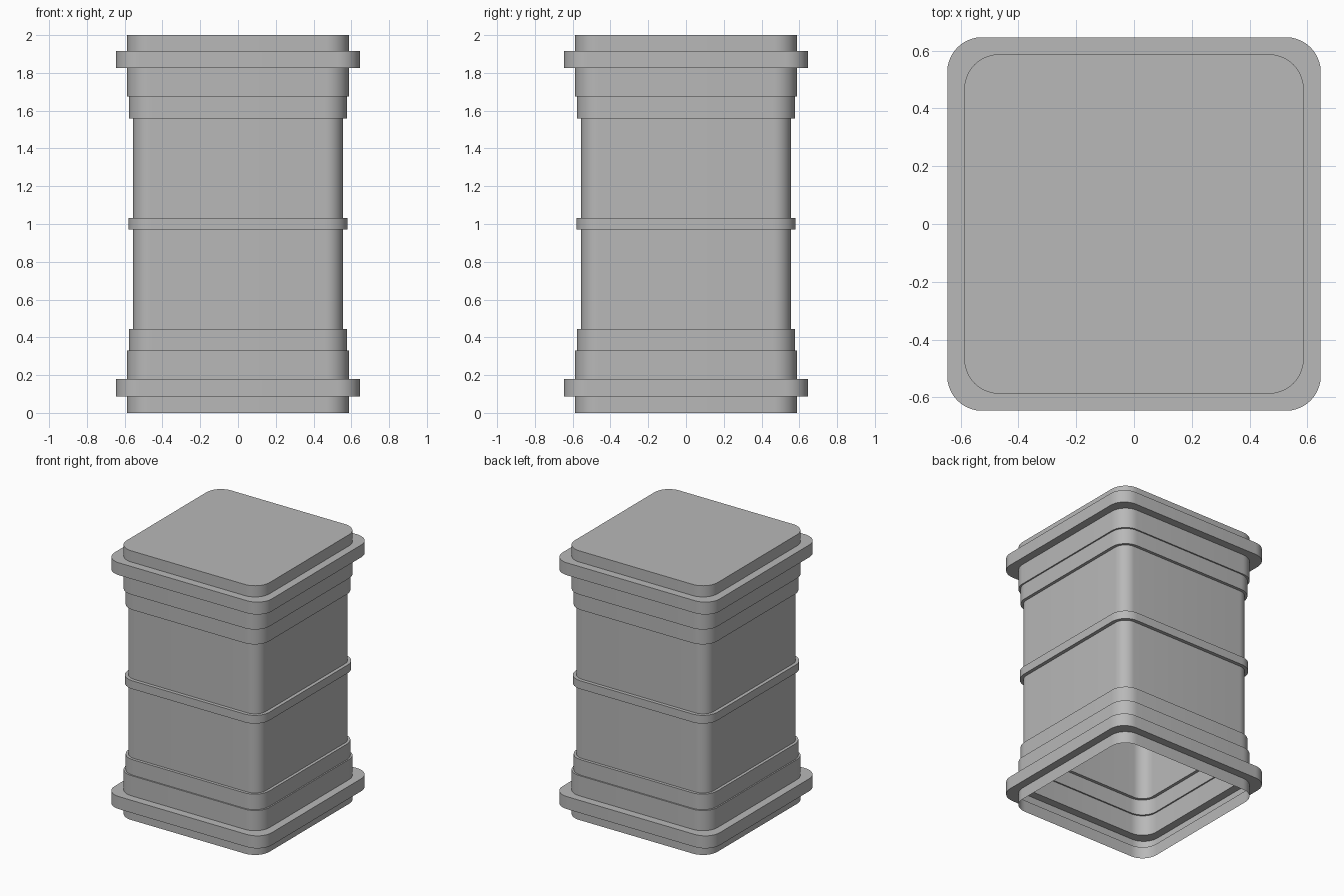
import bpy, bmesh, math

if "Cube" in bpy.data.objects:
    bpy.data.objects.remove(bpy.data.objects["Cube"])

CORNER_STEPS = 10

# Stacked bands from the floor up: (half width, corner radius, bottom z, top z)
BANDS = [
    (0.587, 0.12, 0.000, 0.087),   # foot
    (0.646, 0.12, 0.087, 0.180),   # lower flange
    (0.587, 0.12, 0.180, 0.330),   # lower collar
    (0.577, 0.12, 0.330, 0.445),   # lower step
    (0.555, 0.09, 0.445, 0.972),   # lower shaft
    (0.581, 0.12, 0.972, 1.033),   # middle ring
    (0.555, 0.09, 1.033, 1.558),   # upper shaft
    (0.577, 0.12, 1.558, 1.675),   # upper step
    (0.587, 0.12, 1.675, 1.825),   # upper collar
    (0.646, 0.12, 1.825, 1.917),   # upper flange
    (0.587, 0.12, 1.917, 2.000),   # cap
]


def rounded_square(bm, half, radius, z):
    """Ring of vertices around a square with rounded corners."""
    ring = []
    c = half - radius
    for k, (sx, sy) in enumerate([(1, 1), (-1, 1), (-1, -1), (1, -1)]):
        for i in range(CORNER_STEPS + 1):
            a = math.pi / 2 * (k + i / CORNER_STEPS)
            ring.append(bm.verts.new((sx * c + radius * math.cos(a),
                                      sy * c + radius * math.sin(a), z)))
    return ring


def bridge(bm, low, high):
    n = len(low)
    for i in range(n):
        j = (i + 1) % n
        bm.faces.new((low[i], low[j], high[j], high[i]))


# One continuous thin shell, open underneath and closed on top
bm = bmesh.new()
rings = [rounded_square(bm, half, radius, z)
         for half, radius, z0, z1 in BANDS for z in (z0, z1)]
for low, high in zip(rings, rings[1:]):
    bridge(bm, low, high)
bm.faces.new(rings[-1])

mesh = bpy.data.meshes.new("banded_column_shell")
bm.to_mesh(mesh)
bm.free()
shell = bpy.data.objects.new("banded_column_shell", mesh)
bpy.context.collection.objects.link(shell)

# Dark grey finish
grey = bpy.data.materials.new("dark_grey")
grey.diffuse_color = (0.48, 0.48, 0.48, 1)
grey.use_nodes = True
grey.node_tree.nodes["Principled BSDF"].inputs["Base Color"].default_value = grey.diffuse_color
mesh.materials.append(grey)

# Smooth corners, crisp ledges
bpy.context.view_layer.objects.active = shell
shell.select_set(True)
bpy.ops.object.shade_smooth_by_angle(angle=math.radians(30))
